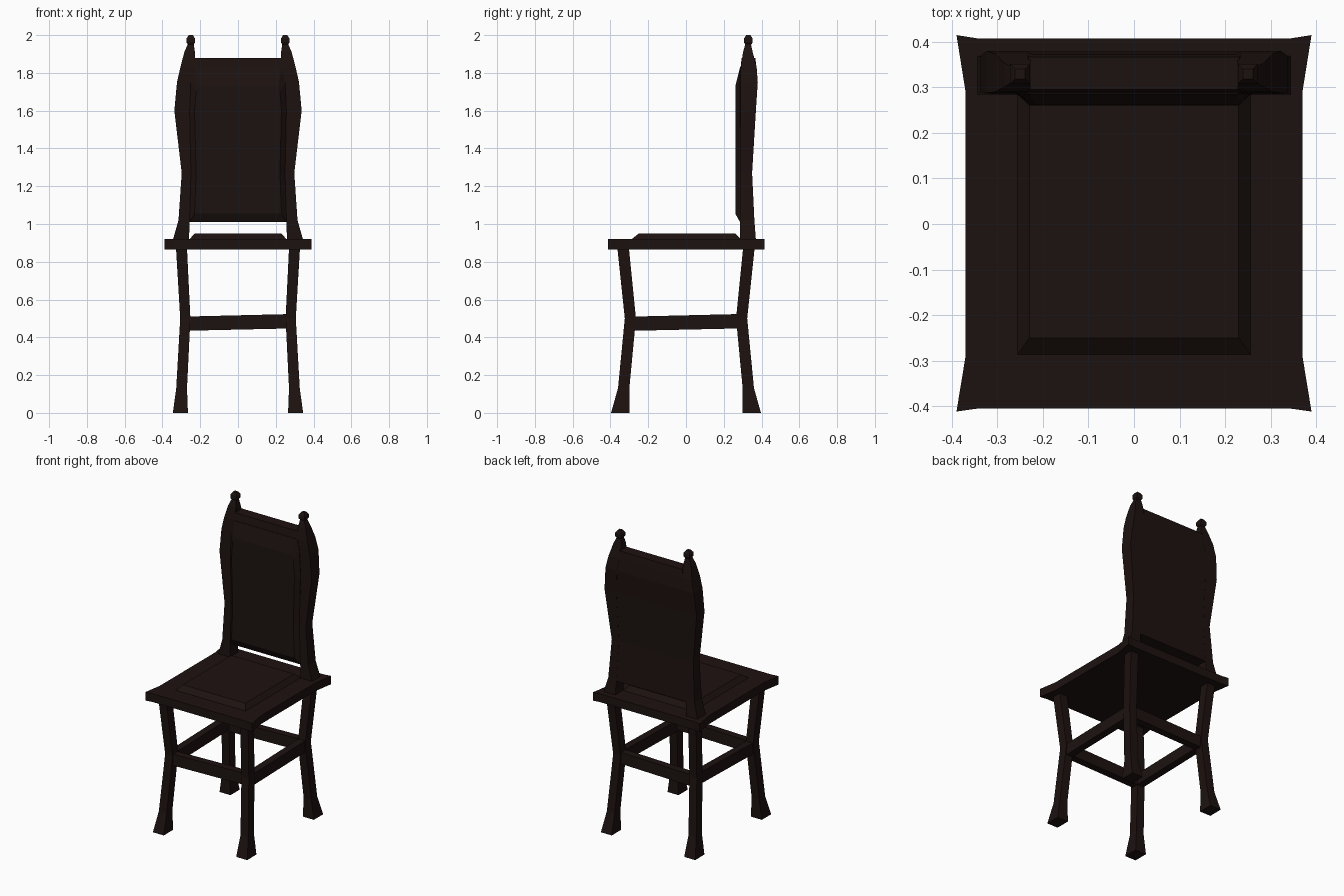
import bpy, bmesh, math

wood = bpy.data.materials.new("dark_wood")
wood.diffuse_color = (0.012, 0.006, 0.005, 1)


def loft(name, rings, mirror=(False, False)):
    """Skin a list of equal-length point rings, capped at both ends."""
    bm = bmesh.new()
    vs = [[bm.verts.new(p) for p in r] for r in rings]
    n = len(rings[0])
    for a, b in zip(vs, vs[1:]):
        for i in range(n):
            j = (i + 1) % n
            bm.faces.new((a[i], a[j], b[j], b[i]))
    bm.faces.new(vs[0])
    bm.faces.new(vs[-1])
    bmesh.ops.recalc_face_normals(bm, faces=bm.faces)
    me = bpy.data.meshes.new(name)
    bm.to_mesh(me)
    bm.free()
    me.materials.append(wood)
    ob = bpy.data.objects.new(name, me)
    bpy.context.collection.objects.link(ob)
    if any(mirror):
        m = ob.modifiers.new("mirror", 'MIRROR')
        m.use_axis = (mirror[0], mirror[1], False)
        m.use_mirror_merge = False
    return ob


def rect(z, x0, x1, y0, y1):
    return [(x0, y0, z), (x1, y0, z), (x1, y1, z), (x0, y1, z)]


# Seat board with flared corners
half = [(0.34, -0.405), (0.39, -0.412), (0.37, -0.29),
        (0.37, 0.29), (0.39, 0.415), (0.345, 0.408)]
outline = half + [(-x, y) for x, y in reversed(half)]
loft("seat", [[(x, y, z) for x, y in outline] for z in (0.865, 0.92)])

# Raised seat pad
loft("seat_pad", [rect(0.915, -0.256, 0.256, -0.287, 0.29),
                  rect(0.92, -0.256, 0.256, -0.287, 0.29),
                  rect(0.95, -0.23, 0.23, -0.25, 0.26)])

# Four bent legs with flared feet
loft("legs", [rect(0.0, 0.265, 0.345, 0.30, 0.397),
              rect(0.13, 0.27, 0.327, 0.30, 0.36),
              rect(0.50, 0.252, 0.306, 0.265, 0.324),
              rect(0.87, 0.27, 0.328, 0.302, 0.363)], (True, True))

# Slightly tilted stretchers between the legs
def bar(x, lo, hi):
    return [(x, 0.27, lo), (x, 0.318, lo), (x, 0.318, hi), (x, 0.27, hi)]

ends = [bar(-0.27, 0.435, 0.51), bar(0.27, 0.447, 0.523)]
loft("front_back_stretchers", ends, (False, True))
loft("side_stretchers", [[(y - 0.016, x, z) for x, y, z in r] for r in ends],
     (True, False))

# Back posts: z, inner x, outer x, front y, back y
posts = [(0.915, 0.26, 0.345, 0.285, 0.37), (1.02, 0.255, 0.315, 0.285, 0.362),
         (1.27, 0.245, 0.298, 0.285, 0.35), (1.6, 0.25, 0.337, 0.288, 0.37),
         (1.75, 0.24, 0.323, 0.288, 0.38), (1.83, 0.225, 0.305, 0.29, 0.374),
         (1.91, 0.228, 0.284, 0.302, 0.353), (1.955, 0.235, 0.265, 0.315, 0.343)]
loft("back_posts", [rect(*p) for p in posts], (True, False))

# Small knob finials on the posts
knob = [(1.945, 0.012), (1.96, 0.022), (1.983, 0.022), (2.0, 0.011)]
loft("finials", [rect(z, 0.25 - r, 0.25 + r, 0.33 - r, 0.33 + r)
                 for z, r in knob], (True, False))

# Backrest board
board = [(1.01, 0.262, 0.285, 0.362), (1.27, 0.255, 0.285, 0.349),
         (1.6, 0.26, 0.287, 0.369), (1.75, 0.25, 0.287, 0.379),
         (1.83, 0.235, 0.289, 0.373), (1.88, 0.232, 0.295, 0.367)]
loft("backrest", [rect(z, -w, w, a, b) for z, w, a, b in board])

# Bevelled raised panel on the front of the backrest
def panel(y, pts):
    return [(w, y, z) for z, w in pts] + [(-w, y, z) for z, w in reversed(pts)]

base = [(1.01, 0.258), (1.27, 0.25), (1.6, 0.256), (1.75, 0.25), (1.83, 0.23)]
face = [(1.055, 0.23), (1.27, 0.222), (1.6, 0.23), (1.7, 0.222), (1.73, 0.215)]
loft("back_panel", [panel(0.292, base), panel(0.286, base), panel(0.261, face)])
